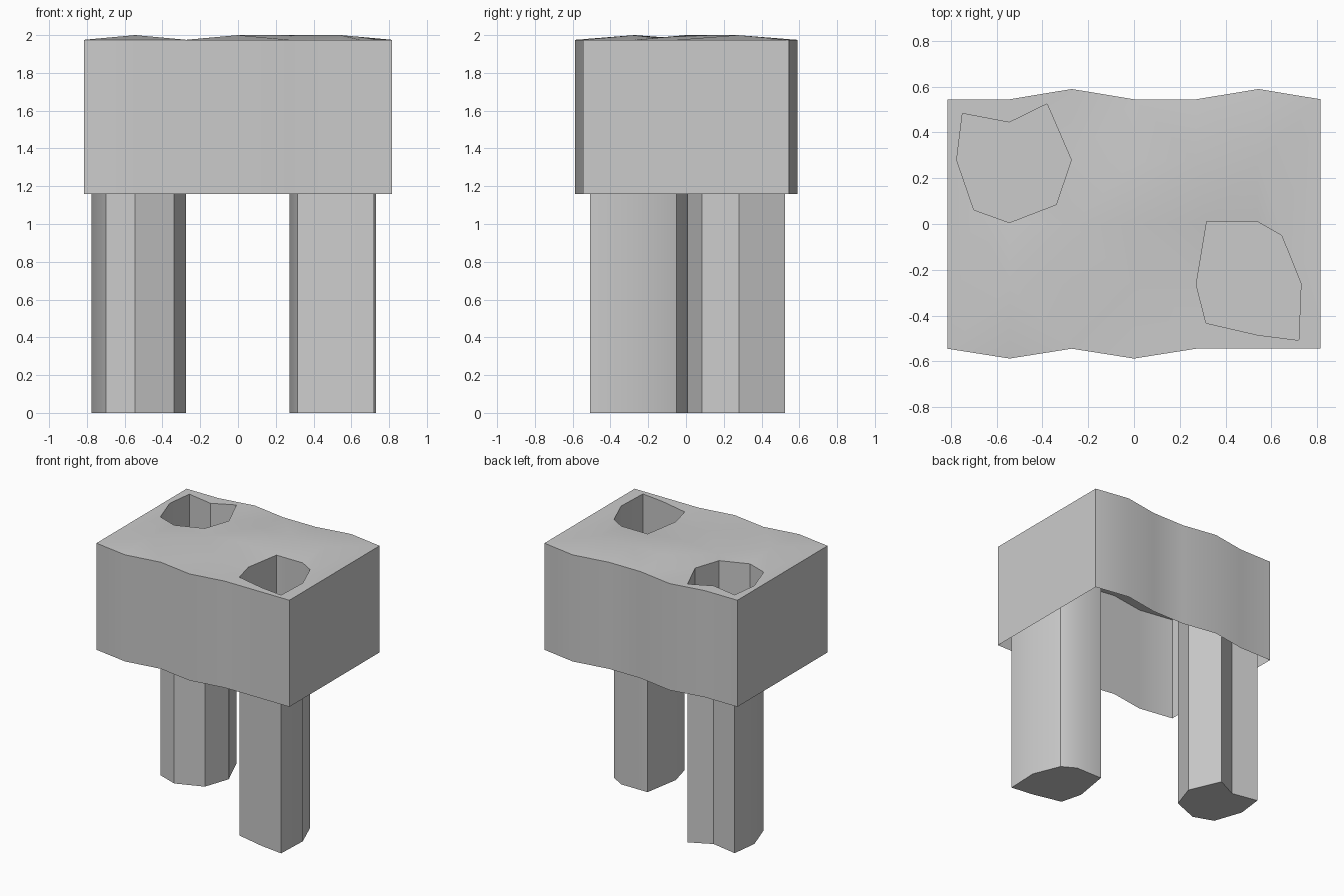
import bpy, math
from mathutils import Vector
from mathutils.geometry import delaunay_2d_cdt

if "Cube" in bpy.data.objects:
    bpy.data.objects.remove(bpy.data.objects["Cube"])

RIM, SKIRT_Z, PEAK = 1.975, 1.16, 2.0
STEP = 0.272
XS = [STEP * i for i in range(-3, 4)]

# Outlines: wavy front and back edges, two irregular shafts
front_y = [-.545, -.588, -.545, -.588, -.545, -.545, -.545]
back_y = [.545, .545, .59, .545, .545, .59, .545]
outer = list(zip(XS, front_y)) + list(zip(XS, back_y))[::-1]
left_hole = [(-.75, .483), (-.545, .444), (-.38, .525), (-.274, .28),
             (-.34, .085), (-.545, .006), (-.70, .062), (-.775, .28)][::-1]
right_hole = [(.318, .01), (.54, .01), (.645, -.05), (.73, -.26),
              (.72, -.508), (.54, -.485), (.315, -.433), (.272, -.265)][::-1]


def inside(p, poly):
    hit = False
    for (x1, y1), (x2, y2) in zip(poly, poly[1:] + poly[:1]):
        if (y1 > p[1]) != (y2 > p[1]) and p[0] < x1 + (p[1] - y1) * (x2 - x1) / (y2 - y1):
            hit = not hit
    return hit


def add_mesh(name, verts, faces):
    me = bpy.data.meshes.new(name)
    me.from_pydata(verts, [], faces)
    ob = bpy.data.objects.new(name, me)
    bpy.context.collection.objects.link(ob)
    bpy.ops.object.select_all(action='DESELECT')
    ob.select_set(True)
    bpy.context.view_layer.objects.active = ob
    bpy.ops.object.shade_smooth_by_angle(angle=math.radians(30))
    return ob


def add_wall(name, loop, z0, z1, floor=False, inward=False):
    n = len(loop)
    verts = [(x, y, z0) for x, y in loop] + [(x, y, z1) for x, y in loop]
    faces = [(i, (i + 1) % n, (i + 1) % n + n, i + n) for i in range(n)]
    if inward:
        faces = [f[::-1] for f in faces]
    if floor:
        faces.append(tuple(range(n)))
    return add_mesh(name, verts, faces)


# Gently bumpy top, pierced by the two shafts
raised = {(-2, -1), (0, 0), (0, 1), (1, 1), (2, 1)}
pts, edges = [], []
for loop in (outer, left_hole, right_hole):
    s, n = len(pts), len(loop)
    pts += [(x, y, RIM) for x, y in loop]
    edges += [(s + i, s + (i + 1) % n) for i in range(n)]
# side-edge and interior grid points outside the shafts
for i in range(-2, 3):
    for j in (-1, 0, 1):
        p = (i * STEP, j * STEP)
        near = any((Vector(p) - Vector(q[:2])).length < 0.05 for q in pts)
        if not near and not inside(p, left_hole) and not inside(p, right_hole):
            pts.append((*p, PEAK if (i, j) in raised else RIM))
co, _, tris, orig, _, _ = delaunay_2d_cdt([Vector(p[:2]) for p in pts], edges, [], 0, 1e-5)
verts = [(c.x, c.y, pts[o[0]][2] if o else RIM) for c, o in zip(co, orig)]
faces = []
for t in tris:
    c = sum((co[k] for k in t), Vector((0, 0))) / 3
    if inside(c, outer) and not inside(c, left_hole) and not inside(c, right_hole):
        faces.append(tuple(t))
add_mesh("top_surface", verts, faces)

# Skirt around the top, open underneath
add_wall("skirt", outer, SKIRT_Z, RIM)

# Deep shafts, open at the top and closed at the ground
add_wall("left_shaft", left_hole, 0, RIM, floor=True, inward=True)
add_wall("right_shaft", right_hole, 0, RIM, floor=True, inward=True)
